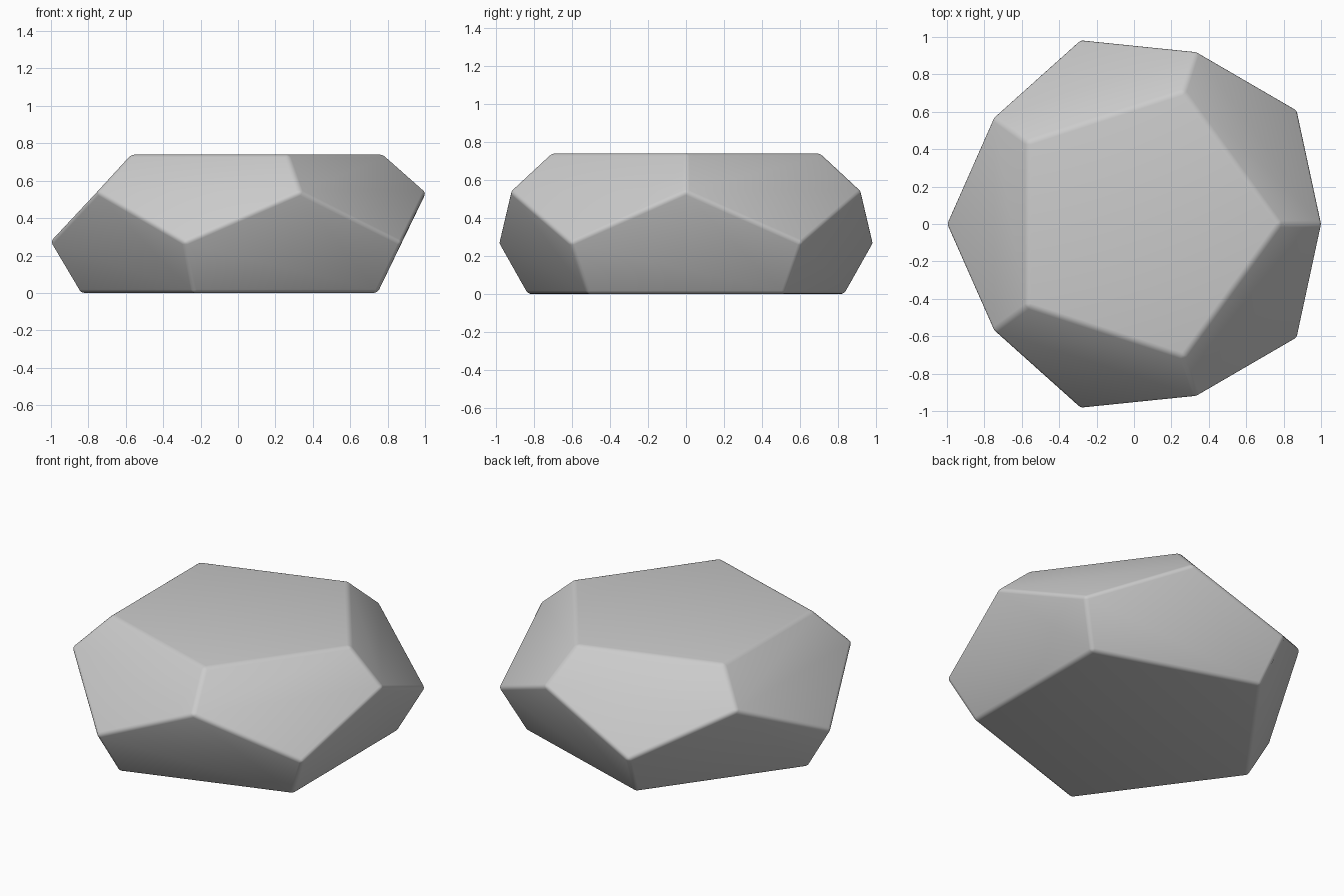
import bpy, bmesh
from math import sin, cos, radians

if "Cube" in bpy.data.objects:
    bpy.data.objects.remove(bpy.data.objects["Cube"])

# Flattened dodecahedron: four five-sided rings (radius, height, start angle)
CX = 0.034
RINGS = [(0.880, 0.0, 36), (1.040, 0.27, 36), (0.973, 0.54, 0), (0.747, 0.74, 0)]

bm = bmesh.new()
rings = []
for r, z, start in RINGS:
    ring = []
    for i in range(5):
        a = radians(start + 72 * i)
        ring.append(bm.verts.new((CX + r * cos(a), r * sin(a), z)))
    rings.append(ring)
base, low, high, top = rings

# Top and bottom pentagons, then two bands of five interlocking pentagons
bm.faces.new(top)
bm.faces.new(base[::-1])
for i in range(5):
    j = (i + 1) % 5
    bm.faces.new((top[i], high[i], low[i], high[j], top[j]))
    bm.faces.new((base[i], base[j], low[j], high[j], low[i]))
bmesh.ops.recalc_face_normals(bm, faces=bm.faces)

mesh = bpy.data.meshes.new("faceted_stone")
bm.to_mesh(mesh)
bm.free()
stone = bpy.data.objects.new("faceted_stone", mesh)
bpy.context.collection.objects.link(stone)

# Softly rounded edges with smooth shading
for p in mesh.polygons:
    p.use_smooth = True
bevel = stone.modifiers.new("soft_edges", 'BEVEL')
bevel.width = 0.02
bevel.segments = 3
bevel.limit_method = 'NONE'
